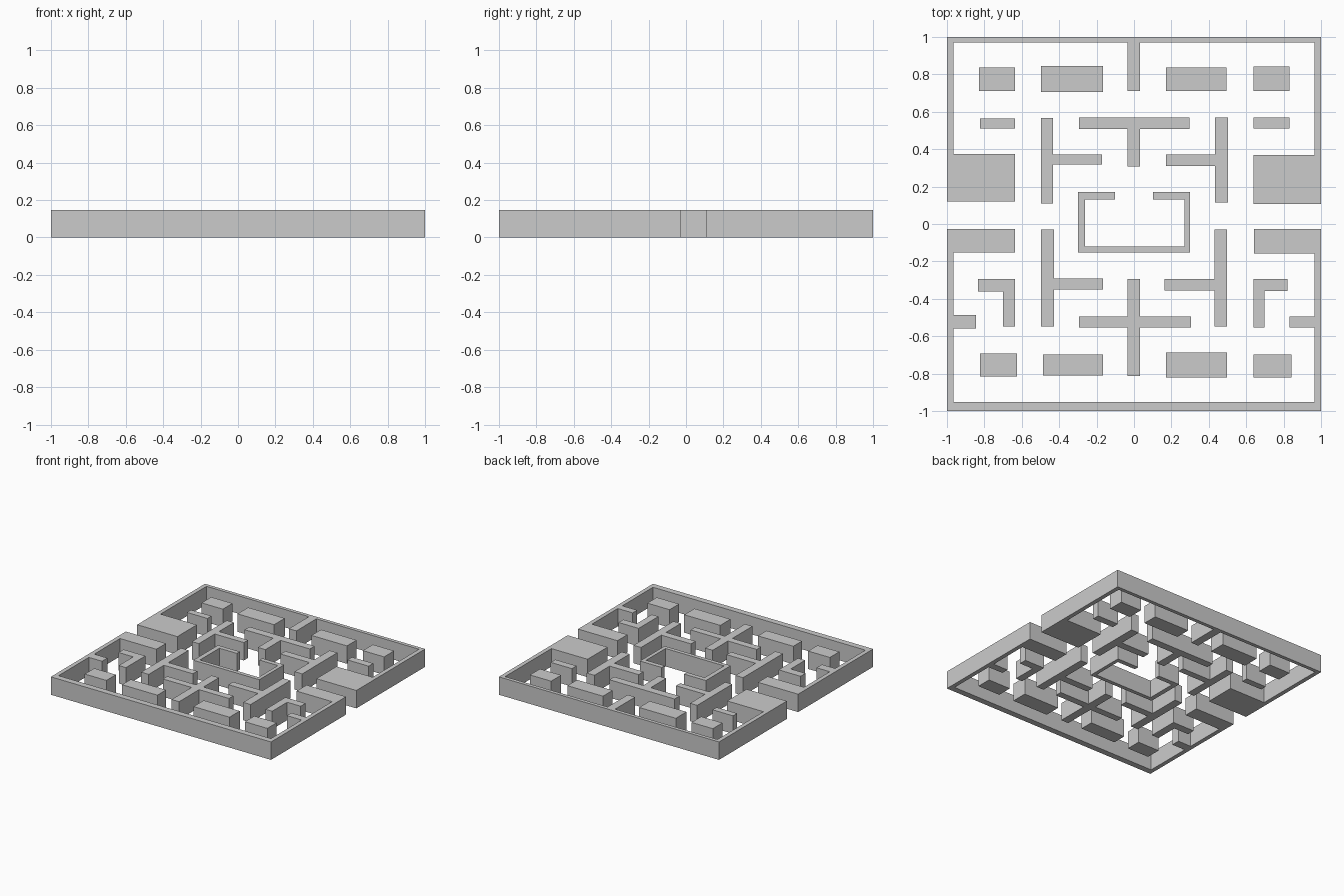
import bpy
import bmesh

if "Cube" in bpy.data.objects:
    bpy.data.objects.remove(bpy.data.objects["Cube"])

HEIGHT = 0.147

stone = bpy.data.materials.new("plain grey")
stone.diffuse_color = (0.6, 0.6, 0.6, 1)
stone.use_nodes = True
stone.node_tree.nodes["Principled BSDF"].inputs["Base Color"].default_value = stone.diffuse_color


def prism(name, outline):
    """Extrude a closed floor-plan outline up to wall height."""
    bm = bmesh.new()
    face = bm.faces.new([bm.verts.new((x, y, 0)) for x, y in outline])
    top = bmesh.ops.extrude_face_region(bm, geom=[face])["geom"]
    bmesh.ops.translate(bm, vec=(0, 0, HEIGHT),
                        verts=[v for v in top if isinstance(v, bmesh.types.BMVert)])
    bmesh.ops.recalc_face_normals(bm, faces=bm.faces)
    mesh = bpy.data.meshes.new(name)
    bm.to_mesh(mesh)
    bm.free()
    mesh.materials.append(stone)
    bpy.context.collection.objects.link(bpy.data.objects.new(name, mesh))


def block(name, x0, x1, y0, y1):
    prism(name, [(x0, y0), (x1, y0), (x1, y1), (x0, y1)])


def side_tee(name, back, front, tip, y0, y1, a0, a1):
    """Upright bar with one arm reaching sideways to tip."""
    prism(name, [(back, y0), (front, y0), (front, a0), (tip, a0),
                 (tip, a1), (front, a1), (front, y1), (back, y1)])


def hook(name, outer, inner, tip, y0, a0, a1):
    """Corner piece: a top arm with a leg going down."""
    prism(name, [(outer, y0), (inner, y0), (inner, a0), (tip, a0), (tip, a1), (outer, a1)])


# Outer wall, back half with side blocks and centre spur
prism("back_outer_wall", [
    (-1, .12), (-1, 1), (1, 1), (1, .107), (.637, .107), (.637, .368),
    (.965, .368), (.965, .97), (.033, .97), (.033, .71), (-.035, .71),
    (-.035, .97), (-.965, .97), (-.965, .373), (-.635, .373), (-.635, .12)])

# Outer wall, front half with side blocks and short stubs
prism("front_outer_wall", [
    (-1, -.027), (-1, -1), (1, -1), (1, -.027), (.642, -.027), (.642, -.157),
    (.965, -.157), (.965, -.493), (.83, -.493), (.83, -.552), (.965, -.552),
    (.965, -.95), (-.965, -.95), (-.965, -.557), (-.845, -.557),
    (-.845, -.487), (-.965, -.487), (-.965, -.152), (-.635, -.152), (-.635, -.027)])

# Free-standing rectangular blocks: x0, x1, y0, y1
for name, dims in {
    "back_left_outer_block": (-.828, -.635, .71, .835),
    "back_left_inner_block": (-.498, -.165, .705, .843),
    "back_right_inner_block": (.17, .493, .71, .835),
    "back_right_outer_block": (.637, .83, .71, .84),
    "left_short_bar": (-.822, -.635, .51, .563),
    "right_short_bar": (.637, .83, .51, .57),
    "front_left_outer_block": (-.822, -.625, -.815, -.692),
    "front_left_inner_block": (-.487, -.165, -.81, -.697),
    "front_right_inner_block": (.17, .497, -.82, -.687),
    "front_right_outer_block": (.637, .84, -.82, -.697),
}.items():
    block(name, *dims)

# Sideways tees around the centre
side_tee("back_left_tee", -.497, -.433, -.17, .11, .565, .318, .372)
side_tee("back_right_tee", .503, .433, .17, .115, .57, .31, .372)
side_tee("front_left_tee", -.497, -.428, -.165, -.547, -.03, -.35, -.292)
side_tee("front_right_tee", .497, .43, .162, -.547, -.03, -.355, -.295)

# Hooks near the front corners
hook("left_hook", -.635, -.70, -.834, -.547, -.36, -.295)
hook("right_hook", .637, .697, .82, -.552, -.358, -.295)

# Central tee and cross
prism("back_centre_tee", [
    (-.295, .57), (.297, .57), (.297, .507), (.033, .507),
    (.033, .308), (-.035, .308), (-.035, .507), (-.295, .507)])
prism("front_centre_cross", [
    (-.035, -.295), (.033, -.295), (.033, -.495), (.305, -.495),
    (.305, -.552), (.033, -.552), (.033, -.812), (-.035, -.812),
    (-.035, -.552), (-.295, -.552), (-.295, -.495), (-.035, -.495)])

# Central pen with a gap at the back
prism("centre_pen", [
    (-.3, -.152), (.3, -.152), (.3, .17), (.102, .17), (.102, .132),
    (.27, .132), (.27, -.12), (-.262, -.12), (-.262, .132),
    (-.102, .132), (-.102, .17), (-.3, .17)])
